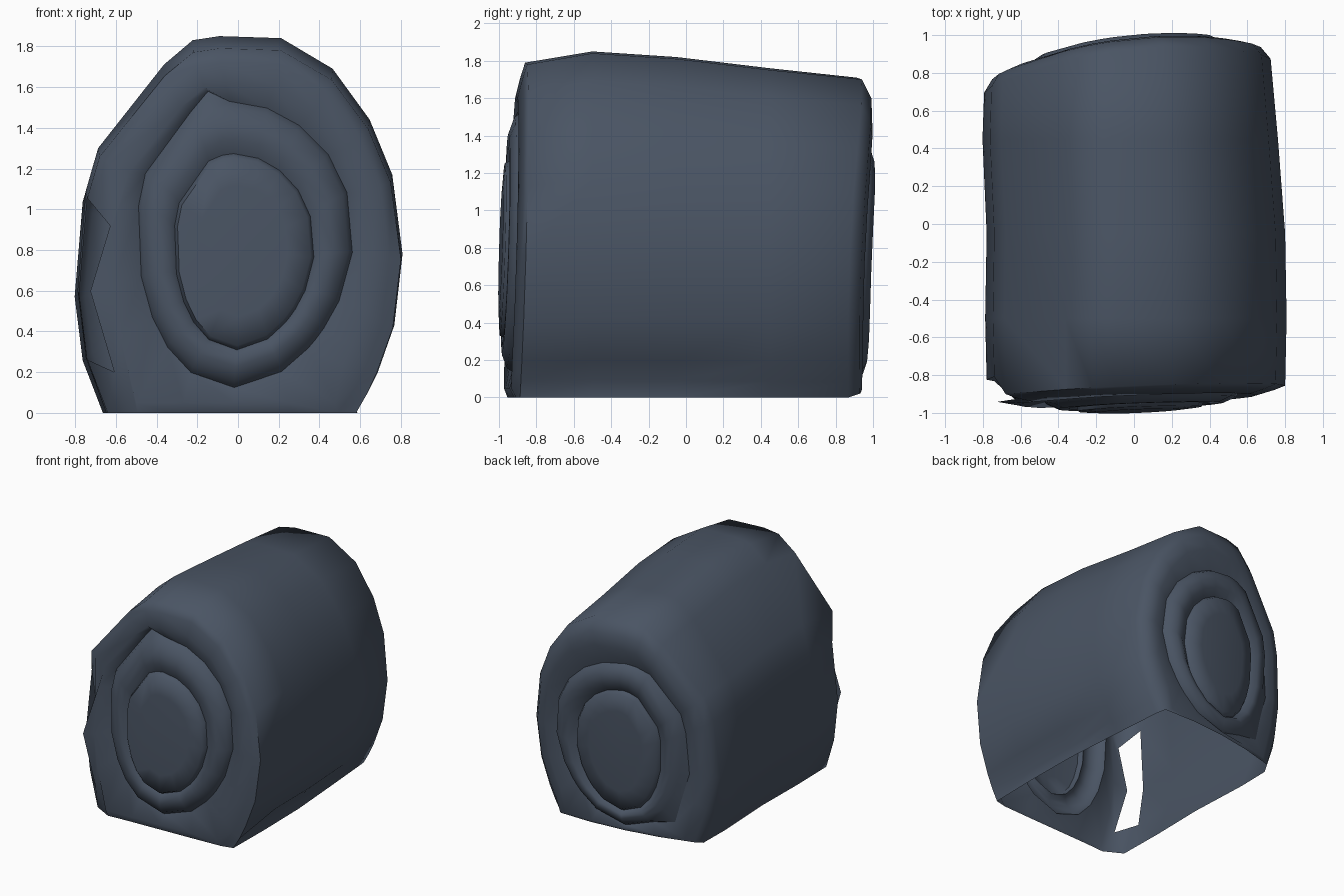
import bpy, bmesh, math
from mathutils import Vector

cube = bpy.data.objects.get("Cube")
if cube:
    bpy.data.objects.remove(cube, do_unlink=True)

cloth = bpy.data.materials.new("slate_blue_cloth")
cloth.use_nodes = True
colour = (0.068, 0.089, 0.126, 1)
cloth.diffuse_color = colour
cloth.node_tree.nodes["Principled BSDF"].inputs["Base Color"].default_value = colour

# Cross-section of the roll, counter-clockwise from the bottom left, flat underneath
OUTLINE = [(-.65, 0), (-.36, 0), (-.05, 0), (.28, 0), (.57, 0), (.62, .09), (.67, .2),
           (.75, .43), (.79, .78), (.74, 1.17), (.63, 1.44), (.45, 1.69), (.2, 1.84),
           (-.1, 1.85), (-.23, 1.83), (-.37, 1.71), (-.69, 1.3), (-.75, 1.09),
           (-.79, .6), (-.75, .27)]
N = len(OUTLINE)
BOTTOM = 4          # the first segments lie on the ground and stay open
SLIT = (17, 18)     # segments left open at the front corner
MID = .85
CENTRE = Vector((0, 0, MID))


def end_tilt(x, z, front):
    """Both ends of the roll are cut a little askew."""
    if front:
        return .04 * x + .03 * (z - MID)
    return .04 * (z - MID) - .17 * (x - .3) ** 2


def side_ring(y, width, shift, top, tuck=0, front=None):
    """Ring of the long side; the tuck pulls in the crease above the ground."""
    ring = []
    for i, (x, z) in enumerate(OUTLINE):
        x = x * width + shift - (tuck if i == 5 else 0)
        z *= top / 1.85
        ring.append((x, y + (0 if front is None else end_tilt(x, z, front)), z))
    return ring


def crest_ring(y, scale, shift, top, low, front):
    """Rounded crest of the outermost layer, reaching down to the height low."""
    ring = []
    for i, (x, z) in enumerate(OUTLINE):
        x = x * scale + shift
        z = low if i <= BOTTOM else (MID + (z - MID) * scale) * top / 1.85
        ring.append((x, y + end_tilt(x, z, front), z))
    return ring


def oval_ring(y, rx, rz, cx, cz, front):
    """Oval edge of an inner layer, following the angles of the outline."""
    ring = []
    for x, z in OUTLINE:
        a = math.atan2((z - MID) / .95, x / .78)
        wobble = 1 + .035 * math.sin(3 * a + 1)
        px, pz = cx + rx * wobble * math.cos(a), cz + rz * wobble * math.sin(a)
        ring.append((px, y + end_tilt(px, pz, front), pz))
    return ring


def loft(name, rings, skip=lambda r, s: False, fill=False):
    bm = bmesh.new()
    rows = [[bm.verts.new(p) for p in ring] for ring in rings]
    for r in range(len(rows) - 1):
        for s in range(N):
            if not skip(r, s):
                t = (s + 1) % N
                bm.faces.new((rows[r][s], rows[r][t], rows[r + 1][t], rows[r + 1][s]))
    if fill:
        bm.faces.new(rows[-1])
    # keep the normals pointing away from the middle of the roll
    bmesh.ops.recalc_face_normals(bm, faces=bm.faces[:])
    if sum(f.normal.dot(f.calc_center_median() - CENTRE) for f in bm.faces) < 0:
        bmesh.ops.reverse_faces(bm, faces=bm.faces[:])
    mesh = bpy.data.meshes.new(name)
    bm.to_mesh(mesh)
    bm.free()
    mesh.materials.append(cloth)
    obj = bpy.data.objects.new(name, mesh)
    bpy.context.collection.objects.link(obj)
    bpy.ops.object.select_all(action='DESELECT')
    obj.select_set(True)
    bpy.context.view_layer.objects.active = obj
    bpy.ops.object.shade_smooth_by_angle(angle=math.radians(65))


def nudge(ring, index, dx=0, dy=0, dz=0):
    x, y, z = ring[index]
    ring[index] = (x + dx, y + dy, z + dz)


# Grooves between the outer wrap and the inner layers
front_groove = oval_ring(-.885, .53, .70, .02, .84, True)
nudge(front_groove, 14, -.02, 0, .06)       # loose corner of the wound layer
back_groove = oval_ring(.94, .54, .66, -.05, .73, False)
nudge(back_groove, 0, -.06, 0, -.08)        # flap hanging down to the ground
for i in (18, 19):
    nudge(back_groove, i, dx=-.04)

# Front corner that gapes open on one side and is drawn in below
front_edge = side_ring(-.885, 1.0, .01, 1.79, 0, True)
front_crest = crest_ring(-.905, .93, .01, 1.79, 0, True)
for i in (17, 18, 19):
    nudge(front_edge, i, dy=.1)
nudge(front_edge, 0, dy=.06)
nudge(front_crest, 17, dx=.06, dz=-.12)
nudge(front_crest, 19, dx=.08, dz=-.1)
nudge(front_crest, 0, dx=.1)
nudge(front_crest, 4, dx=-.05)

# Outer wrap: from the front groove over the sides to the back groove
wrap = [front_groove,
        crest_ring(-.93, .80, .02, 1.81, .05, True),
        front_crest,
        front_edge,
        side_ring(-.5, 1.01, .01, 1.85, .06),
        side_ring(-.05, 1.0, .01, 1.82, .05),
        side_ring(.45, .99, -.02, 1.76, 0),
        side_ring(.91, .96, -.035, 1.71, 0, False),
        crest_ring(.965, .90, -.04, 1.70, .02, False),
        crest_ring(.975, .80, -.04, 1.69, .04, False),
        back_groove]
loft("outer_wrap", wrap,
     lambda r, s: (1 < r < 8 and s < BOTTOM) or (r == 2 and s in SLIT))

# Inner layer and core at each end
loft("front_inner_roll",
     [front_groove,
      oval_ring(-.935, .51, .67, .02, .84, True),
      oval_ring(-.965, .44, .59, .02, .83, True),
      oval_ring(-.965, .38, .53, .02, .82, True),
      oval_ring(-.935, .345, .48, .02, .80, True),
      oval_ring(-.98, .33, .46, .02, .80, True),
      oval_ring(-.99, .22, .32, .02, .80, True)], fill=True)
loft("back_inner_roll",
     [back_groove,
      oval_ring(.975, .52, .64, -.05, .73, False),
      oval_ring(1.0, .46, .58, -.05, .72, False),
      oval_ring(.995, .41, .53, -.05, .70, False),
      oval_ring(.955, .35, .49, -.05, .68, False),
      oval_ring(.99, .33, .47, -.05, .68, False),
      oval_ring(1.0, .22, .33, -.05, .68, False)], fill=True)
